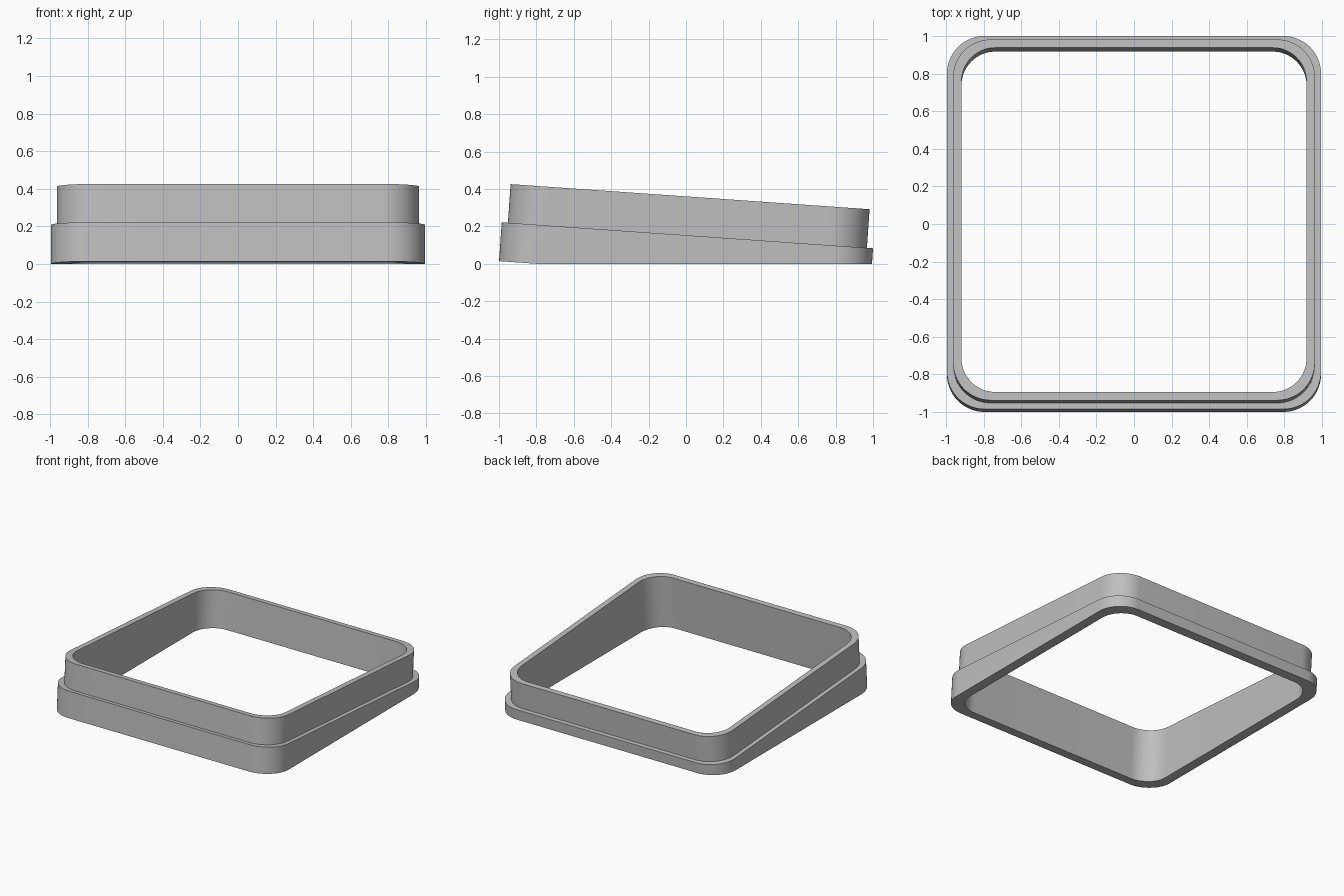
import bpy, bmesh
from math import sin, cos, pi, radians
from mathutils import Matrix

cube = bpy.data.objects.get("Cube")
if cube:
    bpy.data.objects.remove(cube, do_unlink=True)

grey = bpy.data.materials.new("plain grey")
grey.use_nodes = True
grey.diffuse_color = (0.52, 0.52, 0.52, 1)
grey.node_tree.nodes["Principled BSDF"].inputs["Base Color"].default_value = grey.diffuse_color

STEPS = 16  # segments per rounded corner


def rounded_square(bm, half, radius, z):
    """Ring of vertices around a square with rounded corners."""
    ring = []
    for corner in range(4):
        mid = pi / 4 + corner * pi / 2
        cx = (half - radius) * (1 if cos(mid) > 0 else -1)
        cy = (half - radius) * (1 if sin(mid) > 0 else -1)
        for i in range(STEPS + 1):
            a = (corner + i / STEPS) * pi / 2
            ring.append(bm.verts.new((cx + radius * cos(a), cy + radius * sin(a), z)))
    return ring


# Stepped wall section: half width, corner radius, height
section = [
    (0.918, 0.18, 0),
    (0.995, 0.20, 0),
    (0.995, 0.20, 0.208),
    (0.962, 0.20, 0.208),
    (0.962, 0.20, 0.415),
    (0.918, 0.18, 0.415),
]
bm = bmesh.new()
rings = [rounded_square(bm, *s) for s in section]
for k, low in enumerate(rings):
    high = rings[(k + 1) % len(rings)]
    for i in range(len(low)):
        j = (i + 1) % len(low)
        bm.faces.new((low[i], low[j], high[j], high[i]))

# Lean the frame back, then trim it level with the floor
bm.transform(Matrix.Translation((0, -0.007, -0.055)) @ Matrix.Rotation(radians(-4), 4, "X"))
bmesh.ops.bisect_plane(bm, geom=bm.verts[:] + bm.edges[:] + bm.faces[:], dist=1e-6,
                       plane_co=(0, 0, 0), plane_no=(0, 0, -1), clear_outer=True)
open_edges = [e for e in bm.edges if e.is_boundary]
bmesh.ops.triangle_fill(bm, edges=open_edges, use_beauty=True, normal=(0, 0, -1))
bmesh.ops.recalc_face_normals(bm, faces=bm.faces[:])

mesh = bpy.data.meshes.new("stepped_frame")
bm.to_mesh(mesh)
bm.free()
mesh.materials.append(grey)
frame = bpy.data.objects.new("stepped_frame", mesh)
bpy.context.collection.objects.link(frame)

# Smooth corners, crisp rims
bpy.ops.object.select_all(action="DESELECT")
frame.select_set(True)
bpy.context.view_layer.objects.active = frame
bpy.ops.object.shade_smooth_by_angle(angle=radians(30))
